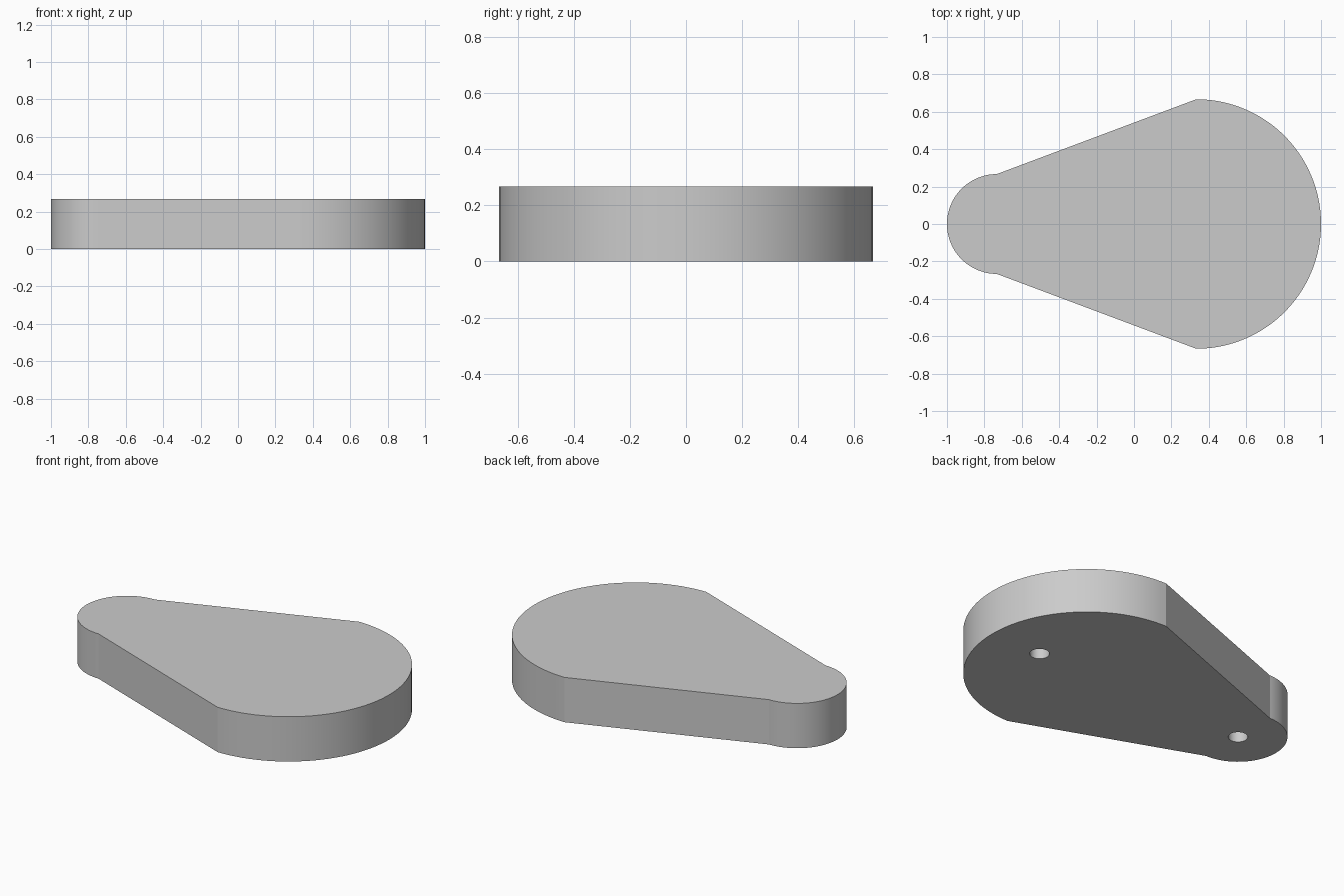
import bpy
import bmesh
from math import cos, sin, pi

cube = bpy.data.objects.get("Cube")
if cube:
    bpy.data.objects.remove(cube, do_unlink=True)

THICK = 0.267
BIG_X, BIG_R = 0.333, 0.667
SMALL_X, SMALL_R = -0.733, 0.267
HOLE_R, HOLE_DEPTH = 0.053, 0.2
STEPS = 56

grey = bpy.data.materials.new("light_grey")
grey.use_nodes = True
colour = (0.6, 0.6, 0.6, 1)
grey.diffuse_color = colour
grey.node_tree.nodes["Principled BSDF"].inputs["Base Color"].default_value = colour


def half_circle(cx, r, start):
    """Points along a half circle, counter-clockwise from the start angle."""
    return [(cx + r * cos(start + pi * i / STEPS), r * sin(start + pi * i / STEPS))
            for i in range(STEPS + 1)]


def extrude_outline(name, points, z0, z1):
    """Solid prism from a flat outline."""
    bm = bmesh.new()
    face = bm.faces.new([bm.verts.new((x, y, z0)) for x, y in points])
    top = bmesh.ops.extrude_face_region(bm, geom=[face])["geom"]
    verts = [v for v in top if isinstance(v, bmesh.types.BMVert)]
    bmesh.ops.translate(bm, verts=verts, vec=(0, 0, z1 - z0))
    bmesh.ops.recalc_face_normals(bm, faces=bm.faces)
    mesh = bpy.data.meshes.new(name)
    bm.to_mesh(mesh)
    bm.free()
    mesh.materials.append(grey)
    obj = bpy.data.objects.new(name, mesh)
    bpy.context.collection.objects.link(obj)
    return obj


# Tapered plate: two round ends joined by straight sides
outline = half_circle(BIG_X, BIG_R, -pi / 2) + half_circle(SMALL_X, SMALL_R, pi / 2)
plate = extrude_outline("tapered_plate", outline, 0, THICK)
bpy.ops.object.select_all(action="DESELECT")
bpy.context.view_layer.objects.active = plate
plate.select_set(True)

# Blind holes in the underside
for x in (2 * BIG_X, SMALL_X):
    ring = half_circle(x, HOLE_R, 0)[:-1] + half_circle(x, HOLE_R, pi)[:-1]
    cutter = extrude_outline("hole_cutter", ring, -0.1, HOLE_DEPTH)
    cutter.hide_render = True
    mod = plate.modifiers.new("hole", "BOOLEAN")
    mod.operation = "DIFFERENCE"
    mod.solver = "EXACT"
    mod.object = cutter
    bpy.ops.object.modifier_apply(modifier=mod.name)
    bpy.data.objects.remove(cutter, do_unlink=True)

# Smooth round walls, crisp corners
bpy.ops.object.shade_smooth_by_angle(angle=pi / 12)
